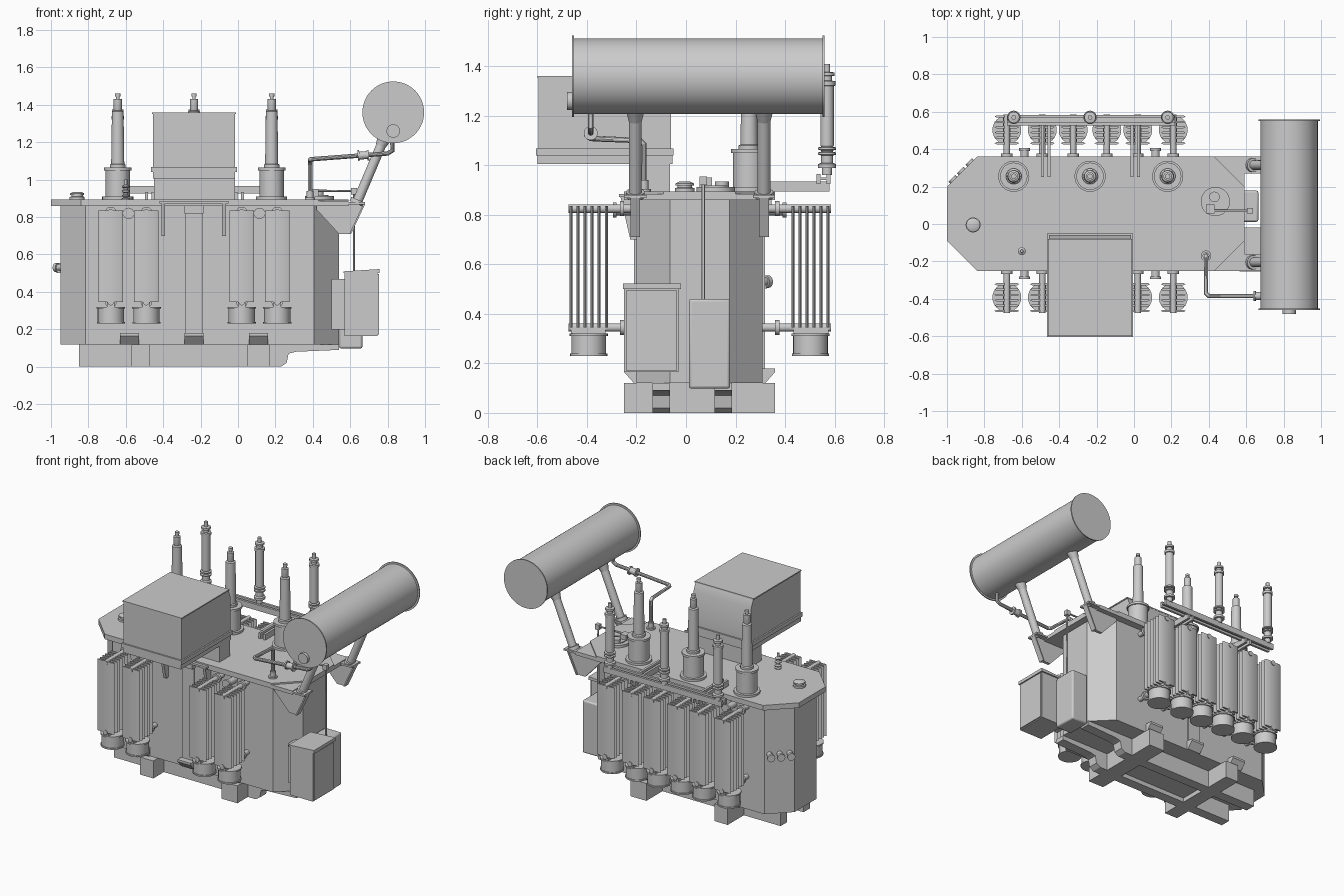
import bpy, bmesh, math
from mathutils import Vector

CY = 0.055  # tank centre line in y


def obj(name, bm):
    bmesh.ops.recalc_face_normals(bm, faces=bm.faces)
    me = bpy.data.meshes.new(name)
    bm.to_mesh(me)
    bm.free()
    o = bpy.data.objects.new(name, me)
    bpy.context.collection.objects.link(o)
    return o


def prism(name, pts, axis, a, b):
    """Extrude a 2D profile along an axis from a to b."""
    bm = bmesh.new()
    put = {'x': lambda p, d: (d, p[0], p[1]), 'y': lambda p, d: (p[0], d, p[1]),
           'z': lambda p, d: (p[0], p[1], d)}[axis]
    lo = [bm.verts.new(put(p, a)) for p in pts]
    hi = [bm.verts.new(put(p, b)) for p in pts]
    bm.faces.new(lo)
    bm.faces.new(hi)
    for i in range(len(pts)):
        j = (i + 1) % len(pts)
        bm.faces.new((lo[i], lo[j], hi[j], hi[i]))
    return obj(name, bm)


def box(name, x0, x1, y0, y1, z0, z1):
    return prism(name, [(x0, y0), (x1, y0), (x1, y1), (x0, y1)], 'z', z0, z1)


def lathe(name, prof, loc=(0, 0, 0), axis=(0, 0, 1), n=32):
    """Revolve (radius, height) points around an axis, with capped ends."""
    bm = bmesh.new()
    rot = Vector((0, 0, 1)).rotation_difference(Vector(axis)).to_matrix()
    rings = []
    for r, h in prof:
        rings.append([bm.verts.new(rot @ Vector((r * math.cos(2 * math.pi * i / n),
                      r * math.sin(2 * math.pi * i / n), h)) + Vector(loc)) for i in range(n)])
    for p, q in zip(rings, rings[1:]):
        for i in range(n):
            j = (i + 1) % n
            bm.faces.new((p[i], p[j], q[j], q[i]))
    bm.faces.new(rings[0])
    bm.faces.new(rings[-1])
    return obj(name, bm)


def rod(name, p, q, r, r2=None, n=24):
    d = Vector(q) - Vector(p)
    return lathe(name, [(r, 0), (r2 or r, d.length)], p, d.normalized(), n)


def pipe(name, pts, r):
    cu = bpy.data.curves.new(name, 'CURVE')
    cu.dimensions, cu.bevel_depth, cu.bevel_resolution, cu.use_fill_caps = '3D', r, 3, True
    s = cu.splines.new('POLY')
    s.points.add(len(pts) - 1)
    for sp, p in zip(s.points, pts):
        sp.co = (*p, 1)
    tmp = bpy.data.objects.new(name, cu)
    me = bpy.data.meshes.new_from_object(tmp)
    bpy.data.objects.remove(tmp)
    bpy.context.collection.objects.link(bpy.data.objects.new(name, me))


def octagon(x0, x1, y0, y1, c):
    return [(x0 + c, y0), (x1 - c, y0), (x1, y0 + c), (x1, y1 - c),
            (x1 - c, y1), (x0 + c, y1), (x0, y1 - c), (x0, y0 + c)]


# tank and lid
prism('tank', octagon(-0.95, 0.54, -0.2, 0.31, 0.135), 'z', 0.12, 0.86)
prism('lid', octagon(-1.0, 0.59, -0.25, 0.36, 0.16), 'z', 0.86, 0.895)

# skid base: runners, cross beams, middle box
runner = [(-0.85, 0), (0.23, 0), (0.26, 0.02), (0.27, 0.07), (0.31, 0.08), (0.54, 0.09),
          (0.54, 0.12), (-0.85, 0.12)]
for y in (-0.1, 0.15):
    prism('skid_runner', runner, 'y', y - 0.035, y + 0.035)
for x0, x1 in ((-0.57, -0.47), (0.05, 0.17)):
    box('cross_beam', x0, x1, -0.25, 0.36, 0, 0.12)
box('base_middle', -0.47, 0.05, -0.065, 0.115, 0.03, 0.12)

# both long sides: jacking pads, stiffeners, radiators
for s, xs in ((-1, (-0.68, -0.49, 0.02, 0.21)), (1, (-0.68, -0.49, -0.325, -0.145, 0.02, 0.21))):
    Y = lambda d: CY + s * d
    for x in (-0.58, -0.235, 0.11):
        prism('jacking_pad', [(Y(.25), .12), (Y(.265), .12), (Y(.305), .165), (Y(.305), .18), (Y(.25), .18)],
              'x', x - 0.05, x + 0.05)
    box('side_stiffener', -0.28, -0.19, *sorted((Y(.25), Y(.265))), 0.18, 0.82)
    box('stiffener_head', -0.285, -0.185, *sorted((Y(.25), Y(.29))), 0.82, 0.865)
    for x in (-0.585, 0.115):
        rod('side_valve', (x, Y(.25), 0.82), (x, Y(.335), 0.82), 0.022)
        rod('valve_flange', (x, Y(.335), 0.82), (x, Y(.35), 0.82), 0.03)
    for x in xs:
        for i in range(6):
            y = Y(0.377 + i * 0.0285)
            prism('radiator_panel', [(x - .066, y), (x - .055, y - .006), (x + .055, y - .006), (x + .066, y),
                  (x + .055, y + .006), (x - .055, y + .006)], 'z', 0.345, 0.835)
        for z in (0.825, 0.345):
            rod('radiator_header', (x, Y(.25), z), (x, Y(.53), z), 0.017)
            rod('header_flange', (x, Y(.305), z), (x, Y(.322), z), 0.03)
        lathe('cooling_fan', [(.075, .23), (.075, .24), (.07, .24), (.07, .31), (.077, .31), (.077, .32)],
              (x, Y(.448), 0))
        box('fan_hanger', x - 0.02, x + 0.02, *sorted((Y(.38), Y(.52))), 0.315, 0.345)

# high bushings on turrets, and surge arresters on the rail behind
for x in (-0.643, -0.235, 0.18):
    lathe('bushing_turret', [(.083, .89), (.083, .91), (.065, .91), (.065, 1.05), (.073, 1.05), (.073, 1.065)],
          (x, 0.255, 0))
    lathe('bushing', [(.042, 1.06), (.042, 1.08), (.035, 1.085), (.031, 1.365), (.02, 1.37), (.022, 1.375),
                      (.022, 1.43), (.009, 1.432), (.009, 1.445), (.014, 1.445), (.014, 1.46)], (x, 0.255, 0))
    prof = [(.02, .96), (.02, .99), (.036, .99), (.036, 1.005), (.024, 1.01), (.024, 1.03)]
    for z in (1.04, 1.06):
        prof += [(.024, z), (.036, z + .003), (.036, z + .012), (.024, z + .015)]
    prof += [(.027, 1.08), (.027, 1.32), (.033, 1.322), (.033, 1.34), (.02, 1.342), (.02, 1.36),
             (.03, 1.362), (.03, 1.375), (.012, 1.378), (.012, 1.41)]
    lathe('surge_arrester', prof, (x, 0.57, 0), n=24)
for y in (0.535, 0.575):
    box('arrester_rail', -0.68, 0.22, y - 0.008, y + 0.008, 0.925, 0.965)
box('arrester_rail_web', -0.68, 0.22, 0.53, 0.58, 0.94, 0.95)
for x in (-0.49, -0.455, -0.01, 0.025):
    box('rail_arm', x - 0.008, x + 0.008, 0.25, 0.58, 0.895, 0.935)

# connection box overhanging the front
prism('connection_box', [(-.595, 1.065), (-.06, 1.065), (-.06, 1.3), (-.085, 1.36), (-.595, 1.36)], 'x', -0.455, -0.015)
box('box_cover', -0.46, -0.01, -0.6, -0.08, 1.352, 1.36)
box('box_rim_upper', -0.465, -0.005, -0.605, -0.05, 1.04, 1.068)
box('box_rim_lower', -0.455, -0.015, -0.6, -0.055, 1.005, 1.04)
box('box_neck', -0.45, -0.015, -0.18, -0.065, 0.89, 1.01)
box('box_shelf', -0.42, -0.05, -0.27, -0.2, 0.872, 0.885)
for x in (-0.4, -0.075):
    prism('shelf_gusset', [(-.2, .7), (-.225, .7), (-.265, .875), (-.2, .875)], 'x', x - 0.01, x + 0.01)

# oil conservator with end plates
X, Z = 0.83, 1.36
lathe('conservator', [(.165, -.46), (.165, -.452), (.153, -.452), (.153, .552), (.165, .552), (.165, .56)],
      (X, 0, Z), (0, 1, 0), 64)
rod('conservator_gauge', (X, -0.48, 1.26), (X, -0.455, 1.26), 0.036)

# slanted conservator legs on wedge brackets
for y in (-0.205, 0.315):
    s = -1 if y < 0 else 1
    prism('leg_bracket', [(.42, .87), (.42, .84), (.54, .71), (.6, .71), (.675, .87)], 'y', y - 0.01, y + 0.01)
    box('bracket_top', 0.5, 0.68, y - 0.045, y + 0.045, 0.868, 0.88)
    prism('bracket_slope', [(.595, .71), (.605, .71), (.68, .87), (.67, .87)], 'y', y - 0.02, y + 0.02)
    rod('conservator_leg', (0.635, y, 0.875), (0.785, y, 1.23), 0.026)
    rod('leg_foot', (0.632, y, 0.872), (0.641, y, 0.893), 0.038)
    rod('leg_saddle', (0.763, y, 1.18), (0.79, y, 1.24), 0.027, 0.042)
    yo = CY + s * 0.305
    prism('corner_plate', [(.43, yo), (.59, yo), (.59, yo - s * .16)], 'z', 0.86, 0.885)

# oil pipe with relay
pipe('oil_pipe', [(.385, -.17, .89), (.385, -.17, 1.085), (.385, -.185, 1.1), (.385, -.37, 1.108), (.4, -.385, 1.11),
                  (.8, -.385, 1.14), (.825, -.385, 1.155), (.825, -.385, 1.23)], 0.012)
lathe('pipe_foot', [(.028, .89), (.028, .905), (.018, .905), (.018, .94)], (.385, -.17, 0))
rod('oil_relay', (0.645, -0.385, 1.128), (0.695, -0.385, 1.132), 0.021)
for x in (0.64, 0.69):
    rod('relay_flange', (x, -0.385, 1.129), (x + 0.01, -0.385, 1.13), 0.028)

# lid fittings: manhole, sensor, relief valve, neutral insulator
lathe('manhole', [(.078, .89), (.078, .912), (.05, .912), (.05, .918)], (.435, .12, 0))
rod('manhole_knob', (0.43, 0.145, 0.91), (0.43, 0.145, 0.935), 0.028)
box('sensor_box', 0.385, 0.43, 0.055, 0.105, 0.91, 0.95)
pipe('sensor_conduit', [(.42, .07, .94), (.62, .07, .94), (.62, .07, .455)], 0.007)
box('conduit_joint', 0.605, 0.635, 0.055, 0.085, 0.92, 0.955)
lathe('relief_valve', [(.04, .89), (.04, .908), (.03, .91), (.03, .918), (.037, .918), (.037, .927), (.02, .935)],
      (-.86, -.005, 0))
prof = [(.022, .89), (.022, .9)]
for z in (0.905, 0.93, 0.955):
    prof += [(.011, z), (.021, z + .005), (.021, z + .011), (.011, z + .017)]
lathe('neutral_insulator', prof + [(.008, .975), (.008, 1.0)], (-.6, -.145, 0), n=20)

# three cable glands on the back left corner face
for t in (-0.045, 0, 0.045):
    p = Vector((-0.8825 + t, 0.2425 + t, 0.53))
    d = Vector((-1, 1, 0)).normalized()
    rod('cable_gland', p, p + d * 0.06, 0.018)
    rod('gland_cap', p + d * 0.045, p + d * 0.065, 0.025)
    rod('gland_drop', p + d * 0.04 + Vector((0, 0, -.028)), p + d * 0.04, 0.012)

# control cabinets on the right end
box('large_cabinet', 0.57, 0.745, -0.25, -0.03, 0.165, 0.505)
box('large_cabinet_door', 0.745, 0.753, -0.243, -0.037, 0.172, 0.495)
prism('large_cabinet_roof', [(.565, .5), (.757, .5), (.757, .522), (.565, .51)], 'y', -0.255, -0.02)
box('cabinet_mount', 0.5, 0.57, -0.17, -0.04, 0.2, 0.47)
o = box('small_cabinet', 0.54, 0.665, 0.012, 0.178, 0.098, 0.46)
b = o.modifiers.new('edge', 'BEVEL')
b.width, b.segments = 0.01, 2

# smooth round parts, keep hard edges
bpy.ops.object.select_all(action='SELECT')
bpy.context.view_layer.objects.active = o
bpy.ops.object.shade_smooth_by_angle(angle=math.radians(30))
